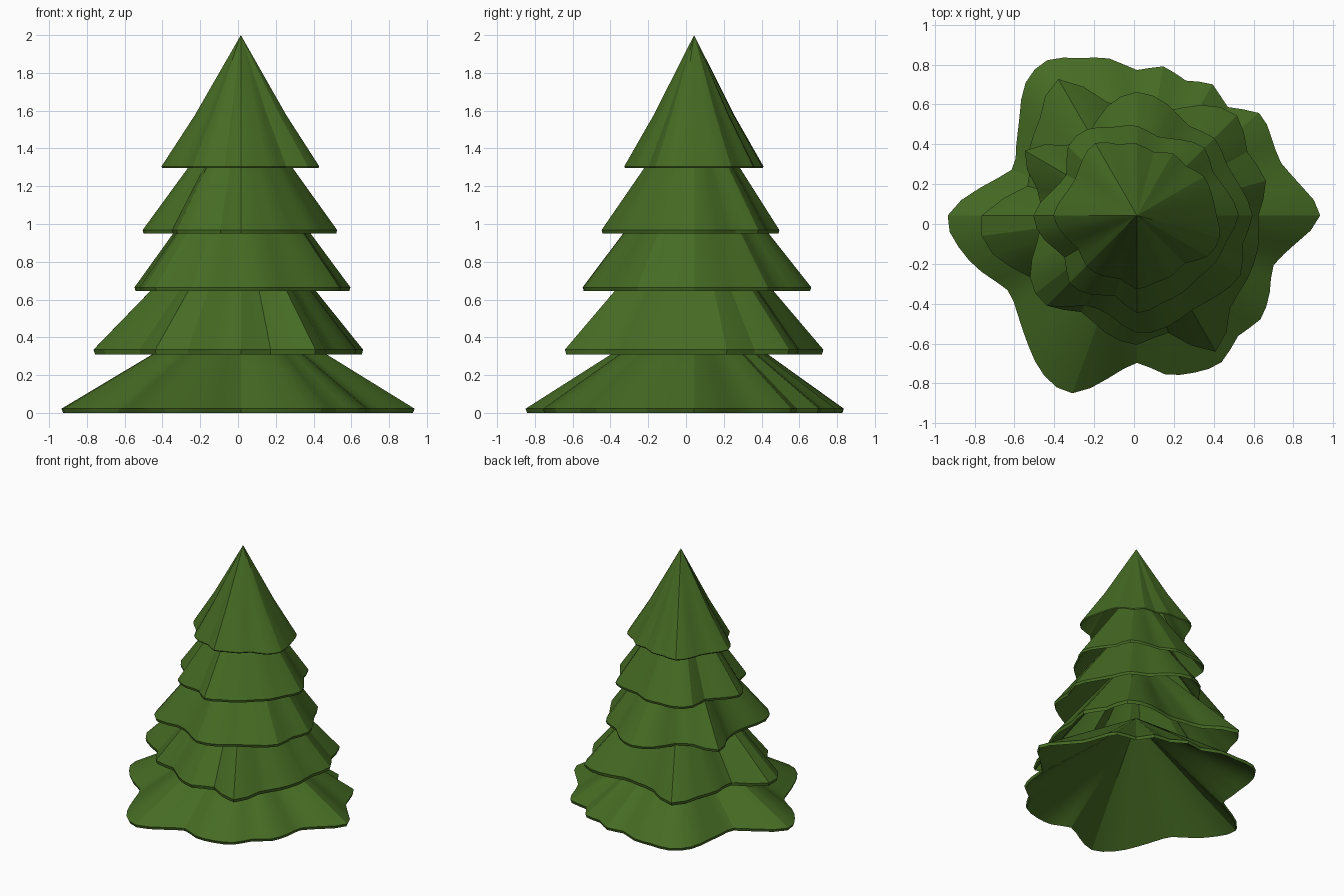
import bpy, bmesh, math

if "Cube" in bpy.data.objects:
    bpy.data.objects.remove(bpy.data.objects["Cube"])

CENTRE = (0.015, 0.043)

green = bpy.data.materials.new("pine green")
green.diffuse_color = (0.06, 0.146, 0.017, 1)
green.use_nodes = True
green.node_tree.nodes["Principled BSDF"].inputs["Base Color"].default_value = green.diffuse_color


def refine(radii):
    """Double the samples of a closed wavy outline with a soft curve."""
    n, out = len(radii), []
    for i in range(n):
        a, b, c, d = (radii[(i + k) % n] for k in (-1, 0, 1, 2))
        out += [b, (9 * (b + c) - a - d) / 16]
    return out


def bough_tier(name, z, apex, lip, radii, mid=0.61):
    """Hollow wavy cone with a thin vertical lip; radii run evenly round the trunk axis."""
    r = refine([v / 100 for v in radii])
    n = len(r)
    bm = bmesh.new()

    def ring(height, scale):
        return [bm.verts.new((CENTRE[0] + v * scale * math.cos(2 * math.pi * i / n),
                              CENTRE[1] + v * scale * math.sin(2 * math.pi * i / n),
                              height)) for i, v in enumerate(r)]

    def bridge(a, b):
        for i in range(n):
            j = (i + 1) % n
            bm.faces.new((a[i], a[j], b[j], b[i]))

    def close(a, height):
        tip = bm.verts.new((*CENTRE, height))
        for i in range(n):
            bm.faces.new((a[i], a[(i + 1) % n], tip))

    top = z + lip
    bottom_edge = ring(z, 0.99)
    top_edge = ring(top, 1.0)
    waist = ring(top + (apex - top) * 0.39, mid)
    # outer skin
    bridge(bottom_edge, top_edge)
    bridge(top_edge, waist)
    close(waist, apex)
    # hollow underside
    close(bottom_edge, apex - 0.04)
    bmesh.ops.recalc_face_normals(bm, faces=bm.faces)

    mesh = bpy.data.meshes.new(name)
    bm.to_mesh(mesh)
    bm.free()
    mesh.materials.append(green)
    obj = bpy.data.objects.new(name, mesh)
    bpy.context.collection.objects.link(obj)
    bpy.ops.object.select_all(action='DESELECT')
    obj.select_set(True)
    bpy.context.view_layer.objects.active = obj
    bpy.ops.object.shade_smooth_by_angle(angle=math.radians(20))


# five tiers of boughs, bottom to top
bough_tier("bottom_boughs", 0.0, 0.59, 0.022,
           [92, 84, 77, 78, 80, 71, 76, 72, 76, 73, 80, 84,
            90, 87, 77, 70, 67, 80, 95, 91, 83, 75, 78, 85,
            93, 95, 83, 74, 81, 84, 85, 79, 81, 77, 73, 81])
bough_tier("lower_boughs", 0.31, 1.14, 0.025,
           [61, 67, 64, 71, 64, 54, 54, 59, 79, 69, 63, 57,
            78, 75, 62, 64, 56, 61, 65, 61, 79, 66, 64, 63])
bough_tier("middle_boughs", 0.645, 1.45, 0.02,
           [58, 54, 52, 55, 52, 58, 62, 57, 48, 50, 65, 52,
            48, 52, 62, 64, 52, 52, 59, 58, 55, 57, 60, 55])
bough_tier("upper_boughs", 0.95, 1.68, 0.018,
           [51, 47, 44, 48, 44, 41, 45, 46, 50, 49, 41, 45,
            52, 48, 42, 48, 46, 42, 49, 46, 45, 44, 46, 47])
bough_tier("top_boughs", 1.297, 2.0, 0.008,
           [40, 39, 39, 35, 36, 33, 36, 37, 42, 39, 36, 38,
            42, 38, 34, 36, 35, 33, 37, 35, 35, 34, 41, 43], mid=0.58)
